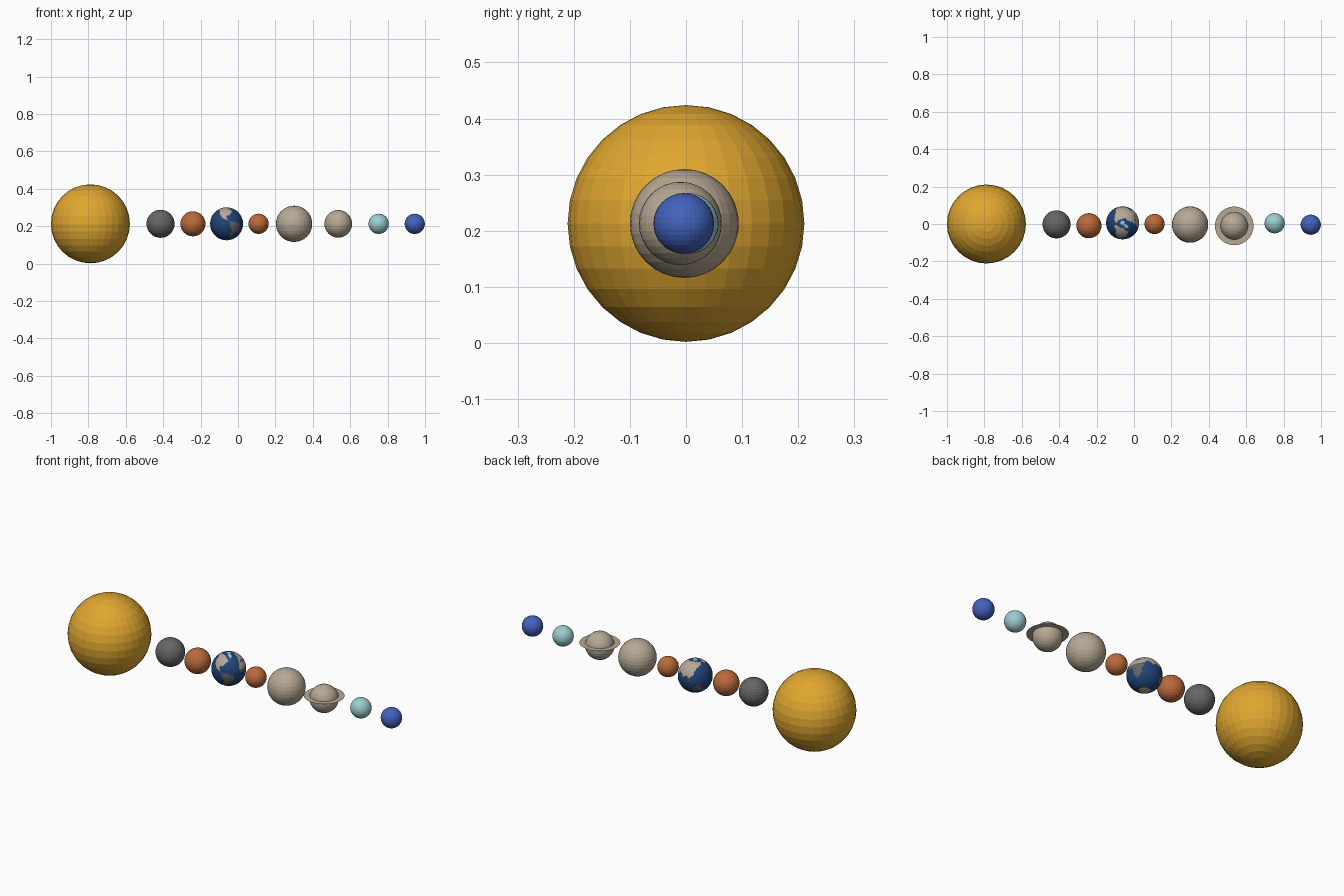
import bpy, bmesh, math

if "Cube" in bpy.data.objects:
    bpy.data.objects.remove(bpy.data.objects["Cube"])

Z = 0.213  # common height of all centres


def mat(name, r, g, b):
    lin = [(c / 255 / 12.92) if c < 11 else ((c / 255 + 0.055) / 1.055) ** 2.4 for c in (r, g, b)]
    m = bpy.data.materials.new(name)
    m.diffuse_color = (*lin, 1)
    m.use_nodes = True
    m.node_tree.nodes["Principled BSDF"].inputs["Base Color"].default_value = m.diffuse_color
    return m


gold = mat("gold", 224, 167, 48)
grey = mat("grey", 102, 102, 102)
rust = mat("rust", 186, 106, 58)
navy = mat("navy", 32, 68, 120)
sand = mat("sand", 182, 168, 148)
teal = mat("pale_teal", 156, 206, 210)
blue = mat("blue", 66, 98, 188)


def finish(name, bm, loc, mats):
    me = bpy.data.meshes.new(name)
    bm.to_mesh(me)
    bm.free()
    for m in mats:
        me.materials.append(m)
    ob = bpy.data.objects.new(name, me)
    ob.location = loc
    bpy.context.collection.objects.link(ob)
    return ob


def ball(name, x, y, r, m):
    bm = bmesh.new()
    bmesh.ops.create_uvsphere(bm, u_segments=32, v_segments=16, radius=r)
    return finish(name, bm, (x, y, Z), [m])


# Plain balls, in order from the big star outwards
ball("star", -0.789, 0, 0.211, gold)
ball("first_planet", -0.414, -0.002, 0.075, grey)
ball("second_planet", -0.241, -0.009, 0.067, rust)
ball("fourth_planet", 0.110, 0.0, 0.054, rust)
ball("fifth_planet", 0.300, -0.003, 0.097, sand)
ball("sixth_planet", 0.536, -0.010, 0.074, sand)
ball("seventh_planet", 0.752, 0.004, 0.054, teal)
ball("eighth_planet", 0.945, -0.004, 0.054, blue)

# Flat ring just above the sixth planet's equator
bm = bmesh.new()
N = 48
loops = [[bm.verts.new((r * math.cos(2 * math.pi * i / N), r * math.sin(2 * math.pi * i / N), 0))
          for i in range(N)] for r in (0.073, 0.103)]
for i in range(N):
    j = (i + 1) % N
    bm.faces.new((loops[0][i], loops[1][i], loops[1][j], loops[0][j]))
finish("planet_ring", bm, (0.536, -0.010, Z + 0.016), [sand])

# Third planet: ocean with coarse land outlines as (longitude, latitude)
north_west = [(-165, 68), (-125, 71), (-82, 70), (-56, 52), (-80, 30), (-90, 29),
              (-88, 18), (-78, 8), (-105, 20), (-123, 38), (-130, 54), (-160, 57)]
south_west = [(-78, 9), (-60, 9), (-35, -7), (-40, -22), (-58, -38), (-68, -55), (-75, -45), (-71, -18), (-81, -4)]
africa = [(-6, 36), (10, 37), (32, 31), (43, 12), (51, 11), (40, -5), (40, -16), (33, -28),
          (19, -35), (12, -18), (9, 4), (-8, 4), (-17, 14), (-15, 26)]
east = [(-9, 37), (-2, 49), (8, 56), (5, 61), (25, 71), (70, 73), (105, 78), (180, 69), (162, 58),
        (140, 53), (122, 39), (121, 28), (108, 18), (104, 2), (98, 16), (90, 22), (78, 8), (72, 20),
        (57, 26), (58, 20), (44, 12), (34, 30), (36, 37), (22, 38), (12, 44), (0, 40)]
island = [(114, -22), (131, -11), (143, -11), (153, -27), (146, -39), (132, -32), (116, -35)]
ice = [(-72, 78), (-30, 84), (-20, 72), (-43, 60), (-54, 68)]


def inside(lon, lat, poly):
    hit = False
    for (x1, y1), (x2, y2) in zip(poly, poly[1:] + poly[:1]):
        if (y1 > lat) != (y2 > lat) and lon < (x2 - x1) * (lat - y1) / (y2 - y1) + x1:
            hit = not hit
    return hit


R = 0.088
bm = bmesh.new()
bmesh.ops.create_uvsphere(bm, u_segments=96, v_segments=48, radius=R)
for f in bm.faces:
    c = f.calc_center_median().normalized()
    lat, lon = math.degrees(math.asin(c.z)), math.degrees(math.atan2(c.y, c.x))
    if inside(lon, lat, ice) or lat > 84:
        f.material_index = 3
    elif lat < -70:
        f.material_index = 2
    elif any(inside(lon, lat, p) for p in (north_west, south_west, africa, east, island)):
        f.material_index = 2 if lat > 16 else 1   # pale north, dark south
finish("third_planet", bm, (-0.061, 0.006, Z), [navy, grey, sand, teal])
